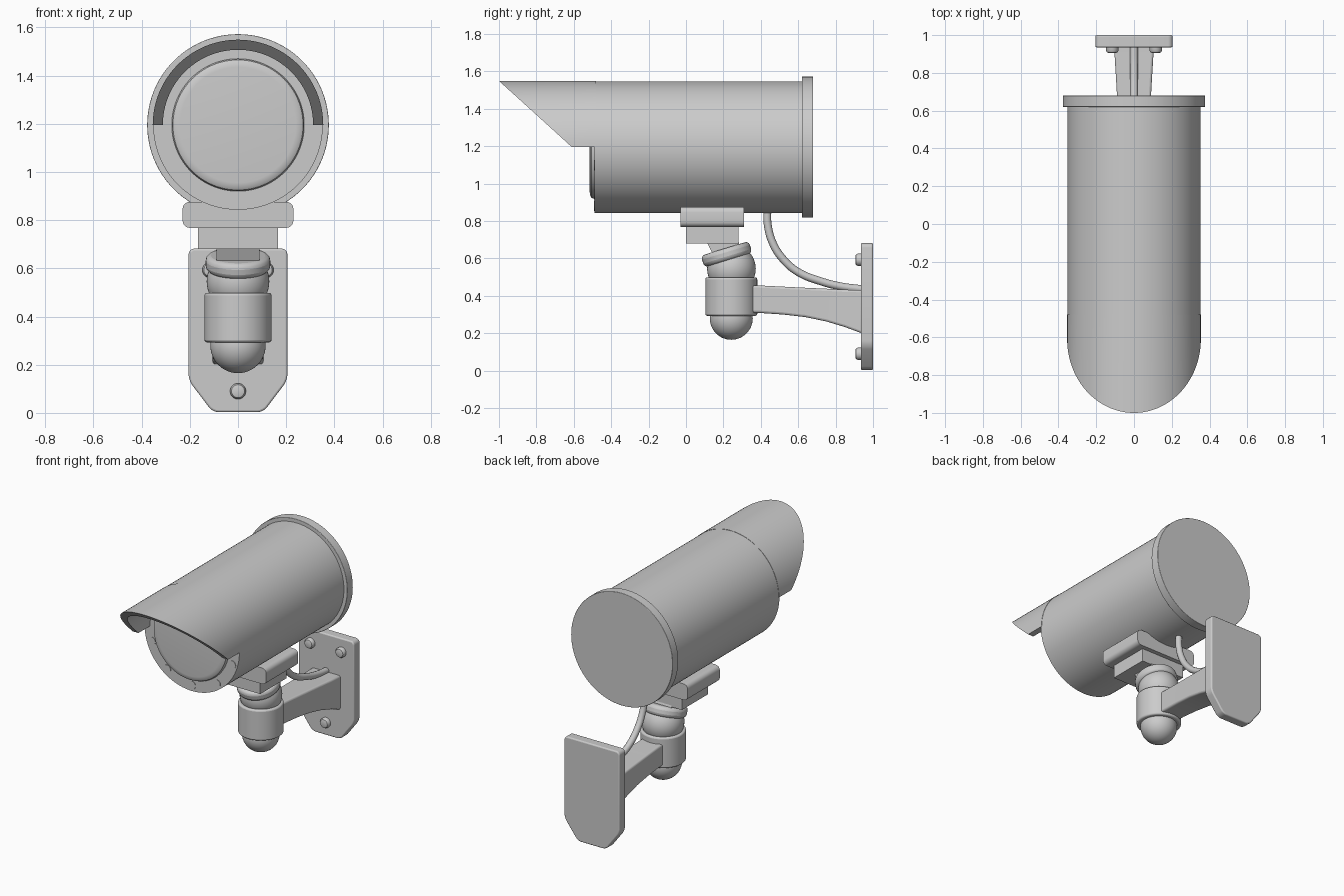
import bpy, bmesh, math
from mathutils import Matrix, Vector

if "Cube" in bpy.data.objects:
    bpy.data.objects.remove(bpy.data.objects["Cube"])

AXIS_Z = 1.195                      # height of the camera barrel axis
TO_Y = Matrix.Rotation(math.radians(90), 4, 'X')   # lathe z axis -> -y


def finish(name, bm, bevel=0, angle=35):
    bmesh.ops.recalc_face_normals(bm, faces=bm.faces)
    me = bpy.data.meshes.new(name)
    bm.to_mesh(me)
    bm.free()
    ob = bpy.data.objects.new(name, me)
    bpy.context.collection.objects.link(ob)
    bpy.ops.object.select_all(action='DESELECT')
    ob.select_set(True)
    bpy.context.view_layer.objects.active = ob
    bpy.ops.object.shade_smooth_by_angle(angle=math.radians(angle))
    if bevel:
        m = ob.modifiers.new("bevel", 'BEVEL')
        m.width, m.segments, m.limit_method = bevel, 3, 'ANGLE'
        m.angle_limit = math.radians(40)
    return ob


def lathe(name, profile, matrix, n=64, bevel=0):
    """Spin (radius, height) points about z into a capped solid."""
    bm = bmesh.new()
    rings = [[bm.verts.new((r * math.cos(2 * math.pi * i / n), r * math.sin(2 * math.pi * i / n), h))
              for i in range(n)] for r, h in profile]
    for a, b in zip(rings, rings[1:]):
        for i in range(n):
            j = (i + 1) % n
            bm.faces.new((a[i], a[j], b[j], b[i]))
    bm.faces.new(rings[0])
    bm.faces.new(rings[-1])
    bm.transform(matrix)
    return finish(name, bm, bevel)


def along_y(name, profile, x=0, z=AXIS_Z, bevel=0, n=64):
    """Lathe on a y axis; profile is (radius, y)."""
    return lathe(name, [(r, -y) for r, y in profile], Matrix.Translation((x, 0, z)) @ TO_Y, n, bevel)


def prism(name, pts, y0, y1, corner=0, bevel=0):
    """Extrude an (x, z) outline with rounded corners from y0 to y1."""
    bm = bmesh.new()
    bm.faces.new([bm.verts.new((x, y0, z)) for x, z in pts])
    if corner:
        bmesh.ops.bevel(bm, geom=bm.verts[:], offset=corner, segments=5, profile=0.5, affect='VERTICES')
    ext = bmesh.ops.extrude_face_region(bm, geom=bm.faces[:])
    bmesh.ops.translate(bm, vec=(0, y1 - y0, 0),
                        verts=[g for g in ext['geom'] if isinstance(g, bmesh.types.BMVert)])
    return finish(name, bm, bevel)


def rect(w, z0, z1):
    return [(-w, z0), (w, z0), (w, z1), (-w, z1)]


def loft(name, sections, bevel=0):
    """Skin a list of equal-length vertex rings and cap the ends."""
    bm = bmesh.new()
    rings = [[bm.verts.new(p) for p in s] for s in sections]
    k = len(rings[0])
    for a, b in zip(rings, rings[1:]):
        for i in range(k):
            bm.faces.new((a[i], a[(i + 1) % k], b[(i + 1) % k], b[i]))
    bm.faces.new(rings[0])
    bm.faces.new(rings[-1])
    return finish(name, bm, bevel)


def sphere(name, r, loc):
    bm = bmesh.new()
    bmesh.ops.create_uvsphere(bm, u_segments=48, v_segments=24, radius=r,
                              matrix=Matrix.Translation(loc))
    return finish(name, bm)


# Camera barrel, rear cap and lens window
along_y("barrel", [(0.352, -0.488), (0.352, 0.64)], n=96)
along_y("rear_cap", [(0.377, 0.62), (0.377, 0.68)], n=96, bevel=0.003)
along_y("lens_window", [(0.275, -0.47), (0.275, -0.495), (0.27, -0.506), (0.258, -0.513), (0.24, -0.515)], n=96)

# Sun hood: half tube with a slanted front
def hood_section(a):
    pts = []
    for r, front in ((0.354, True), (0.312, True), (0.312, False), (0.354, False)):
        h = r * math.sin(a)
        pts.append((r * math.cos(a), -0.61 - h * 0.39 / 0.354 if front else -0.48, AXIS_Z + h))
    return pts

loft("sun_hood", [hood_section(math.pi * i / 48) for i in range(49)])

# Infrared lights along the lower rim
for i in range(-2, 3):
    a = math.radians(36 * i)
    along_y(f"light_{i + 3}", [(0.028, -0.47), (0.028, -0.491)], 0.313 * math.sin(a),
            AXIS_Z - 0.313 * math.cos(a), n=24)

# Saddle and block under the barrel
prism("saddle", rect(0.23, 0.768, 0.876), -0.03, 0.31, corner=0.03)
prism("saddle_block", rect(0.165, 0.68, 0.78), 0.0, 0.28)

# Tilted neck, flange and ball joint
loft("neck", [[(-0.09, y0, z0), (0.09, y0, z0), (0.09, y1, z1), (-0.09, y1, z1)]
              for y0, z0, y1, z1 in ((0.11, 0.69, 0.28, 0.69), (0.15, 0.61, 0.30, 0.64))])
tilt = Matrix.Translation((0, 0.217, 0.622)) @ Matrix.Rotation(math.radians(17), 4, 'X')
lathe("tilt_flange", [(0.134, -0.033), (0.134, 0.033)], tilt, bevel=0.022)
sphere("ball_joint", 0.13, (0, 0.243, 0.545))

# Socket collar and its rounded underside
lathe("socket_collar", [(0.139, 0.293), (0.139, 0.498)], Matrix.Translation((0, 0.242, 0)), bevel=0.01)
sphere("socket_bottom", 0.115, (0, 0.242, 0.28))

# Flared wall arm
arm = [(0.30, 0.458, 0.312, 0.075), (0.40, 0.455, 0.308, 0.077), (0.52, 0.449, 0.300, 0.082),
       (0.64, 0.443, 0.286, 0.088), (0.75, 0.438, 0.263, 0.094), (0.85, 0.433, 0.233, 0.100),
       (0.945, 0.43, 0.198, 0.106)]
loft("wall_arm", [[(-w, y, b), (w, y, b), (w, y, t), (-w, y, t)] for y, t, b, w in arm], bevel=0.012)

# Wall plate with clipped lower corners, and its screws
prism("wall_plate", [(-0.205, 0.682), (-0.205, 0.135), (-0.105, 0.003), (0.105, 0.003),
                     (0.205, 0.135), (0.205, 0.682)], 0.935, 1.0, corner=0.025, bevel=0.008)
for i, (x, z) in enumerate(((-0.115, 0.593), (0.115, 0.593), (0, 0.09))):
    along_y(f"screw_{i + 1}", [(0.033, 0.94), (0.033, 0.918), (0.027, 0.908), (0.018, 0.905)], x, z, n=24)

# Cable from barrel to wall plate
path = [(0.435, 0.87), (0.437, 0.78), (0.465, 0.68), (0.52, 0.595), (0.60, 0.527),
        (0.72, 0.478), (0.83, 0.45), (0.945, 0.435)]
cu = bpy.data.curves.new("cable", 'CURVE')
cu.dimensions, cu.bevel_depth, cu.bevel_resolution = '3D', 0.021, 4
sp = cu.splines.new('BEZIER')
sp.bezier_points.add(len(path) - 1)
for bp, (y, z) in zip(sp.bezier_points, path):
    bp.co = Vector((0, y, z))
    bp.handle_left_type = bp.handle_right_type = 'AUTO'
bpy.context.collection.objects.link(bpy.data.objects.new("cable", cu))
